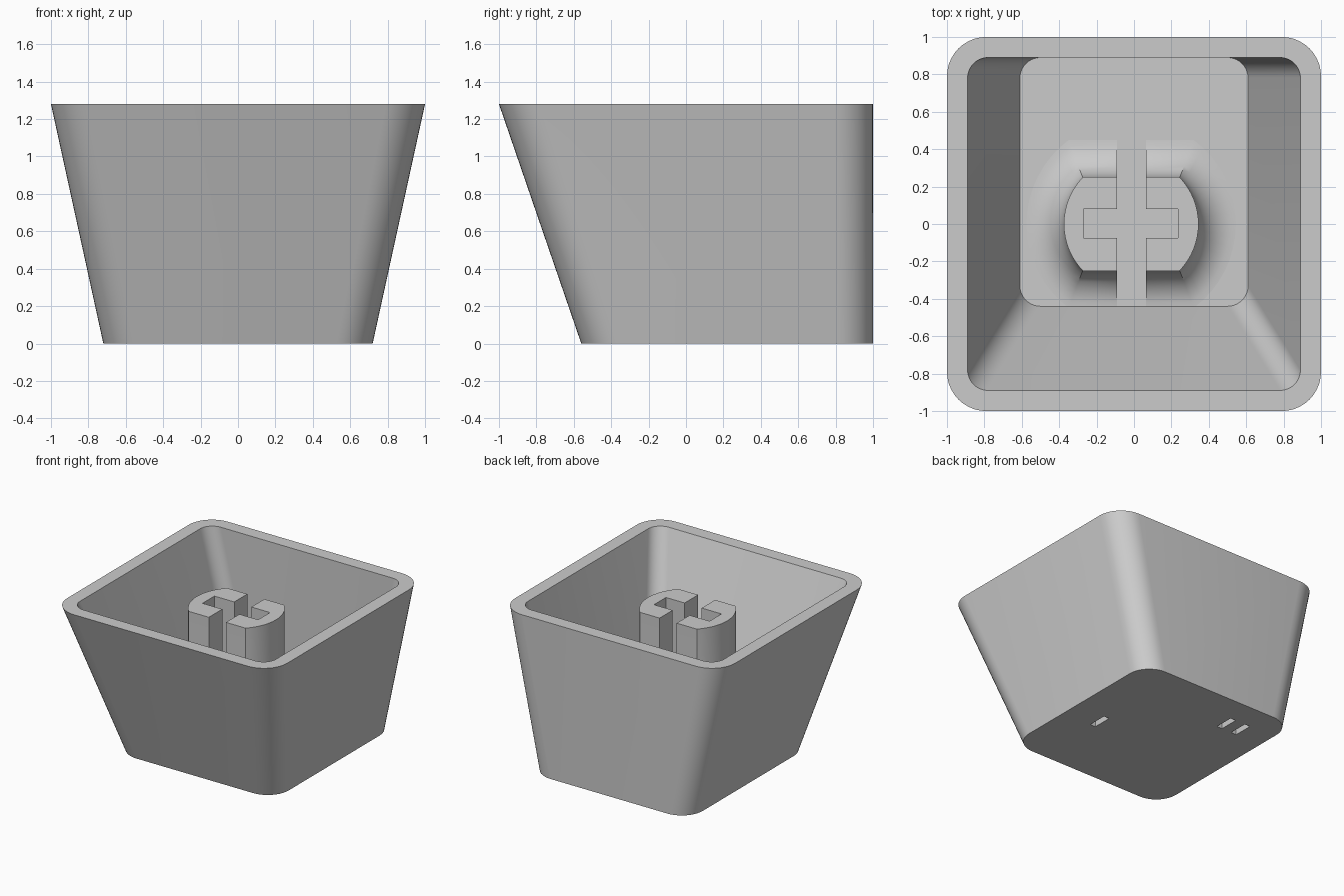
import bpy, bmesh
from math import sin, cos, pi, asin, radians

cube = bpy.data.objects.get("Cube")
if cube:
    bpy.data.objects.remove(cube, do_unlink=True)

HEIGHT = 1.28
FLOOR = 0.16
STEM_TOP = 1.16

grey = bpy.data.materials.new("light_grey")
grey.use_nodes = True
grey.diffuse_color = (0.6, 0.6, 0.6, 1)
grey.node_tree.nodes["Principled BSDF"].inputs["Base Color"].default_value = (0.6, 0.6, 0.6, 1)


def loft(name, rings):
    """Closed solid through a list of equal-length point rings."""
    bm = bmesh.new()
    loops = [[bm.verts.new(p) for p in ring] for ring in rings]
    n = len(loops[0])
    for a, b in zip(loops, loops[1:]):
        for i in range(n):
            j = (i + 1) % n
            bm.faces.new((a[i], a[j], b[j], b[i]))
    bm.faces.new(loops[0][::-1])
    bm.faces.new(loops[-1])
    bmesh.ops.recalc_face_normals(bm, faces=bm.faces)
    mesh = bpy.data.meshes.new(name)
    bm.to_mesh(mesh)
    bm.free()
    mesh.materials.append(grey)
    obj = bpy.data.objects.new(name, mesh)
    bpy.context.collection.objects.link(obj)
    return obj


def rounded_rect(half_x, y0, y1, r, z, seg=10):
    pts = []
    corners = [(half_x - r, y1 - r), (r - half_x, y1 - r),
               (r - half_x, y0 + r), (half_x - r, y0 + r)]
    for k, (cx, cy) in enumerate(corners):
        for i in range(seg + 1):
            a = (k + i / seg) * pi / 2
            pts.append((cx + r * cos(a), cy + r * sin(a), z))
    return pts


def box(name, x0, x1, y0, y1, z0, z1):
    return loft(name, [[(x0, y0, z), (x1, y0, z), (x1, y1, z), (x0, y1, z)]
                       for z in (z0, z1)])


def cut(obj, cutters):
    bpy.context.view_layer.objects.active = obj
    for c in cutters:
        c.hide_render = True
        mod = obj.modifiers.new("cut", 'BOOLEAN')
        mod.operation = 'DIFFERENCE'
        mod.solver = 'EXACT'
        mod.object = c
        bpy.ops.object.modifier_apply(modifier=mod.name)
        bpy.data.objects.remove(c, do_unlink=True)


def smooth(obj):
    bpy.ops.object.select_all(action='DESELECT')
    obj.select_set(True)
    bpy.context.view_layer.objects.active = obj
    bpy.ops.object.shade_smooth_by_angle(angle=radians(30))


# Hollow tapered shell: outside up, over the rim, down to the inner floor
shell = loft("cap_shell", [
    rounded_rect(0.72, -0.56, 1.0, 0.19, 0),
    rounded_rect(1.0, -1.0, 1.0, 0.21, HEIGHT),
    rounded_rect(0.89, -0.89, 0.89, 0.11, HEIGHT),
    rounded_rect(0.61, -0.44, 0.89, 0.11, FLOOR),
])

# Shallow slits in the underside
slits = [box("slit_cutter", x - 0.025, x + 0.025, y - 0.08, y + 0.08, -0.1, 0.08)
         for x, y in ((0.43, 0.11), (-0.32, 0.70), (-0.46, 0.70))]
cut(shell, slits)
smooth(shell)


# Stem: flat-sided round post with a concave flare at its foot
def stem_ring(grow, z, seg=16):
    r, flat = 0.36 + grow, 0.25 + grow
    a = asin(flat / r)
    pts = []
    for side in (0, pi):
        for i in range(seg + 1):
            t = side - a + 2 * a * i / seg
            pts.append((-0.015 + r * cos(t), r * sin(t), z))
    return pts


FLARE = 0.2
rings = [stem_ring(FLARE, FLOOR - 0.02)]
for i in range(11):
    t = i / 10 * pi / 2
    rings.append(stem_ring(FLARE * (1 - sin(t)), FLOOR + FLARE * (1 - cos(t))))
rings.append(stem_ring(0, STEM_TOP))
stem = loft("stem", rings)

# Cross-shaped socket, its long slot running right through front to back
cut(stem, [
    box("slot_cutter", -0.09, 0.065, -0.8, 0.8, FLOOR - 0.01, 1.5),
    box("arm_cutter", -0.27, 0.235, -0.075, 0.08, FLOOR - 0.01, 1.5),
])
smooth(stem)
